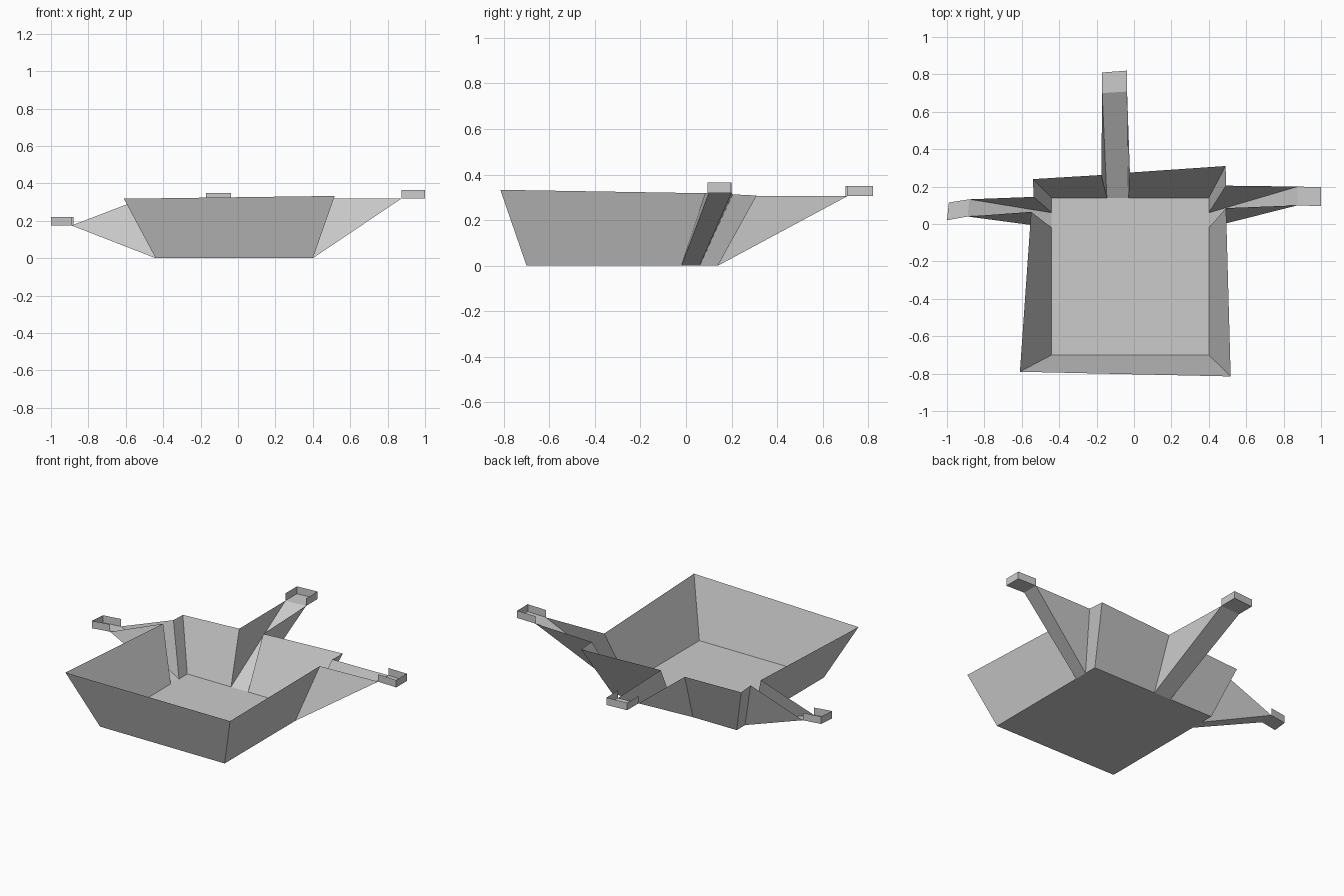
import bpy
from mathutils import Vector

if "Cube" in bpy.data.objects:
    bpy.data.objects.remove(bpy.data.objects["Cube"])


def make(name, faces):
    """Build a thin sheet object from polygons given as lists of points."""
    verts, index, polys = [], {}, []
    for face in faces:
        poly = []
        for p in face:
            key = tuple(round(c, 4) for c in p)
            if key not in index:
                index[key] = len(verts)
                verts.append(key)
            poly.append(index[key])
        polys.append(poly)
    mesh = bpy.data.meshes.new(name)
    mesh.from_pydata(verts, [], polys)
    ob = bpy.data.objects.new(name, mesh)
    bpy.context.collection.objects.link(ob)
    return ob


# Each chute: two floor points, two rim points, two tip points, two outer tray points
# (listed counter-clockwise around the pan)
chutes = {
    "right": dict(base=[(.40, -.02, 0), (.40, .06, 0)],
                  rim=[(.492, .085, .318), (.492, .205, .313)],
                  tip=[(.875, .10, .32), (.875, .20, .32)],
                  end=[(1, .095, .32), (1, .197, .32)]),
    "back": dict(base=[(-.03, .14, 0), (-.145, .14, 0)],
                 rim=[(-.022, .275, .305), (-.175, .262, .30)],
                 tip=[(-.037, .708, .305), (-.17, .70, .305)],
                 end=[(-.037, .82, .305), (-.17, .81, .305)]),
    "left": dict(base=[(-.44, .06, 0), (-.44, -.02, 0)],
                 rim=[(-.537, .145, .30), (-.55, .065, .305)],
                 tip=[(-.88, .132, .175), (-.89, .04, .175)],
                 end=[(-.99, .115, .175), (-1, .02, .175)]),
}
R, B, L = chutes["right"], chutes["back"], chutes["left"]

# Pan corners
floor = [(-.44, -.70, 0), (.40, -.70, 0), (.40, .14, 0), (-.44, .14, 0)]
rim = [(-.61, -.79, .318), (.517, -.815, .333), (.49, .31, .308), (-.54, .24, .295)]

make("pan_floor", [floor])

# Flared walls, interrupted at each chute
stops = [(floor[0], rim[0]), (floor[1], rim[1]),
         (R["base"][0], R["rim"][0]), (R["base"][1], R["rim"][1]),
         (floor[2], rim[2]),
         (B["base"][0], B["rim"][0]), (B["base"][1], B["rim"][1]),
         (floor[3], rim[3]),
         (L["base"][0], L["rim"][0]), (L["base"][1], L["rim"][1])]
gaps = {2, 5, 8}
walls = []
for i, (a, b) in enumerate(stops):
    if i not in gaps:
        c, d = stops[(i + 1) % len(stops)]
        walls.append([a, c, d, b])
make("pan_walls", walls)

# Sloping chutes with triangular cheeks, each ending in a small open tray
up = Vector((0, 0, .045))
for side, c in chutes.items():
    (b0, b1), (r0, r1), (t0, t1), (e0, e1) = c["base"], c["rim"], c["tip"], c["end"]
    make(side + "_chute", [[b0, t0, t1, b1], [b0, r0, t0], [b1, t1, r1]])
    tray = [[t0, e0, e1, t1]]
    for p, q in ((t0, e0), (e0, e1), (e1, t1)):
        tray.append([p, q, Vector(q) + up, Vector(p) + up])
    make(side + "_tray", tray)
